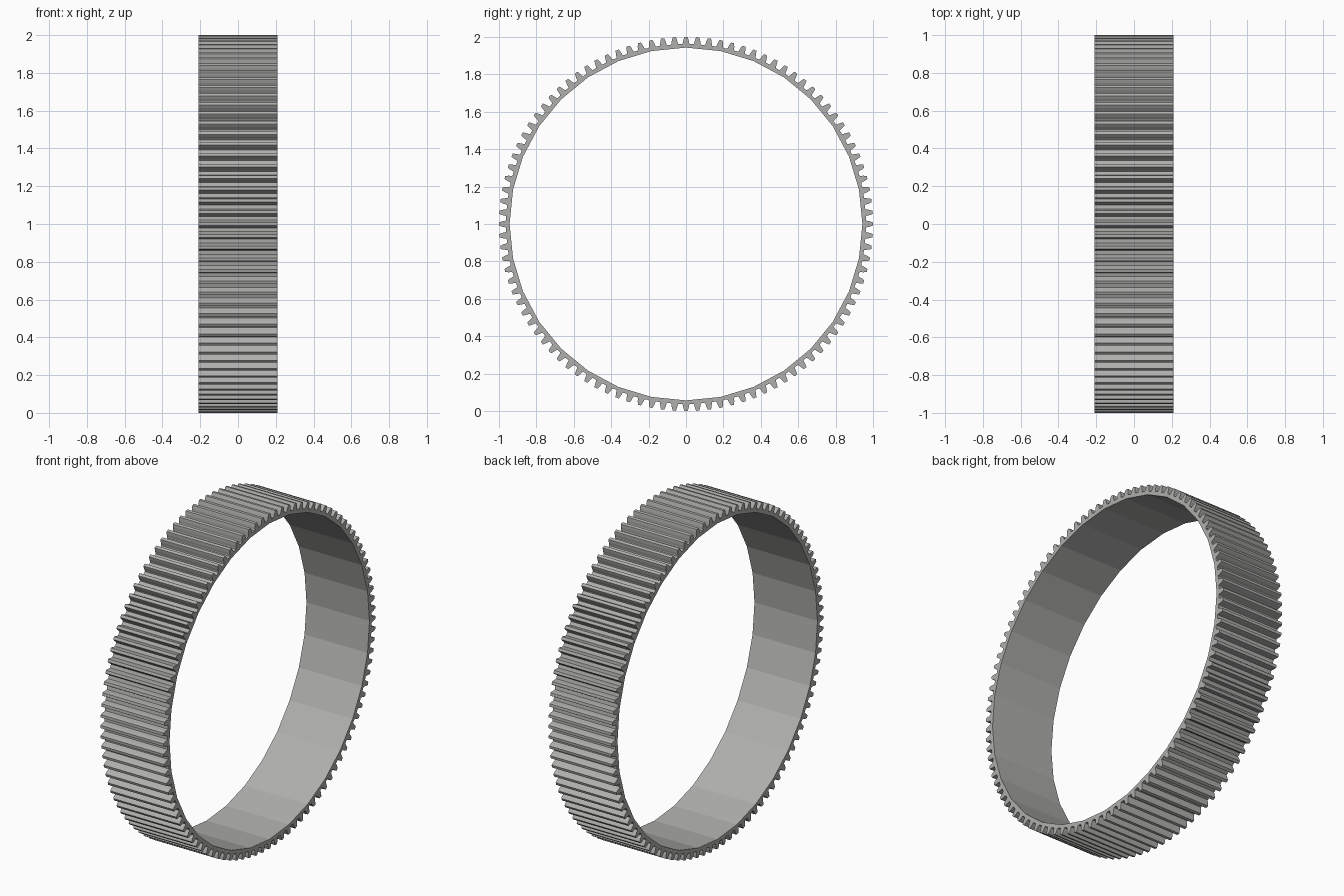
import bpy, bmesh, math

cube = bpy.data.objects.get("Cube")
if cube:
    bpy.data.objects.remove(cube, do_unlink=True)

TEETH = 100
BORE_SIDES = 32
HALF_WIDTH = 0.208
BORE, ROOT, MID, TIP = 0.943, 0.962, 0.982, 1.0

steel = bpy.data.materials.new("grey steel")
steel.use_nodes = True
steel.diffuse_color = (0.43, 0.43, 0.42, 1)
steel.node_tree.nodes["Principled BSDF"].inputs["Base Color"].default_value = (0.43, 0.43, 0.42, 1)

# Half tooth: radius and half-angle as a fraction of the tooth pitch
HALF_TOOTH = [(ROOT, 0.33), (ROOT + 0.006, 0.28), (MID, 0.235), (TIP - 0.004, 0.16), (TIP, 0.13)]


def ring_point(radius, angle):
    return (-HALF_WIDTH, radius * math.sin(angle), 1 + radius * math.cos(angle))


bm = bmesh.new()


def add_loop(points):
    verts = [bm.verts.new(p) for p in points]
    return [bm.edges.new((v, verts[(i + 1) % len(verts)])) for i, v in enumerate(verts)]


# Toothed outline, one tooth centred at the top
pitch = math.tau / TEETH
outline = []
for t in range(TEETH):
    flank = [(r, -a) for r, a in HALF_TOOTH] + HALF_TOOTH[::-1]
    outline += [ring_point(r, (t + a) * pitch) for r, a in flank]

# Faceted bore
bore = [ring_point(BORE, i * math.tau / BORE_SIDES) for i in range(BORE_SIDES)]

# Fill the end face between both loops and extrude it across the width
edges = add_loop(outline) + add_loop(bore)
bmesh.ops.triangle_fill(bm, edges=edges, use_beauty=True)
side = bmesh.ops.extrude_face_region(bm, geom=bm.faces[:], use_keep_orig=True)
moved = [g for g in side["geom"] if isinstance(g, bmesh.types.BMVert)]
bmesh.ops.translate(bm, verts=moved, vec=(2 * HALF_WIDTH, 0, 0))
bmesh.ops.recalc_face_normals(bm, faces=bm.faces[:])

mesh = bpy.data.meshes.new("toothed_ring")
bm.to_mesh(mesh)
bm.free()
mesh.materials.append(steel)
ring = bpy.data.objects.new("toothed_ring", mesh)
bpy.context.collection.objects.link(ring)
